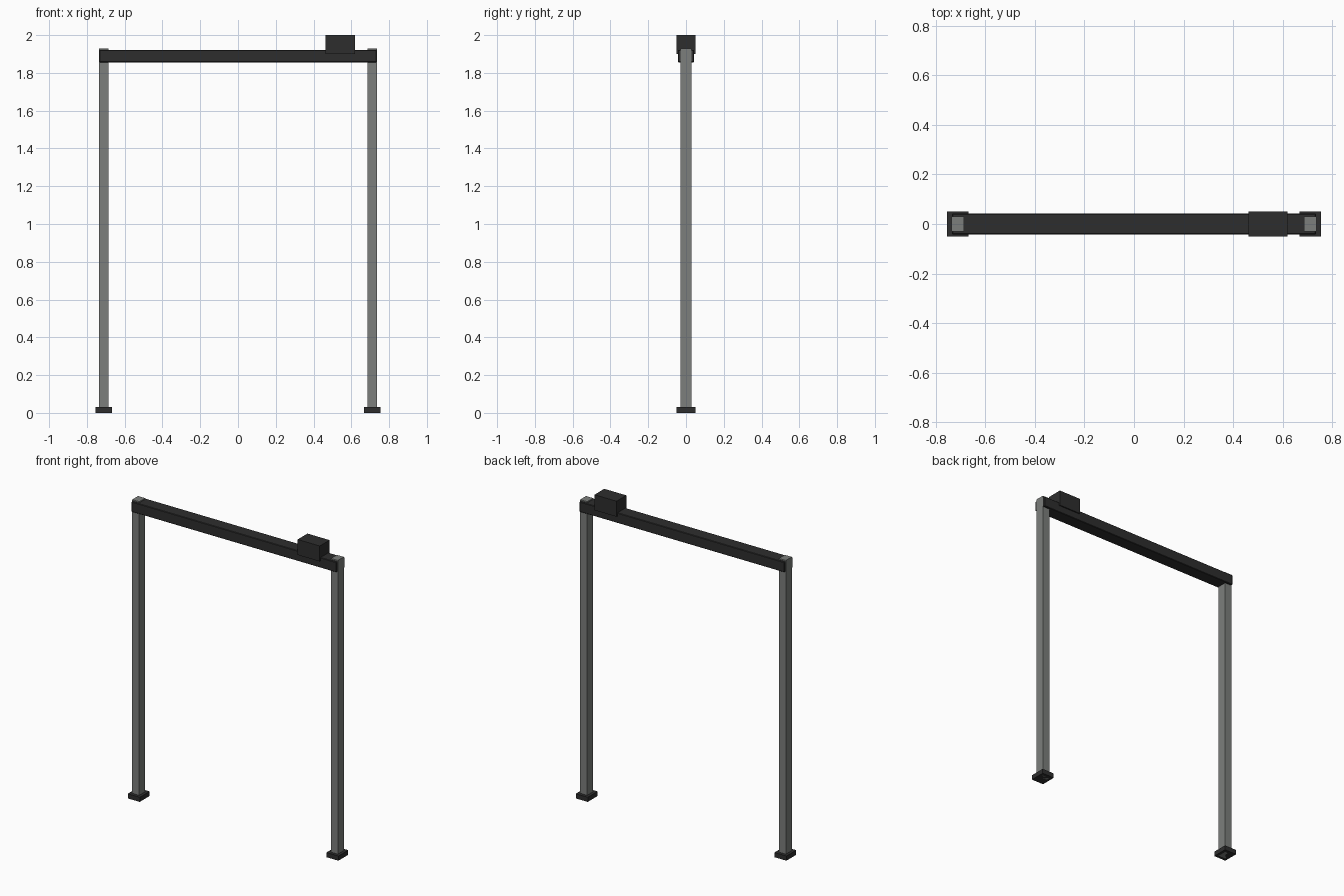
import bpy

if "Cube" in bpy.data.objects:
    bpy.data.objects.remove(bpy.data.objects["Cube"], do_unlink=True)


def material(name, color):
    mat = bpy.data.materials.new(name)
    mat.use_nodes = True
    mat.diffuse_color = color
    mat.node_tree.nodes["Principled BSDF"].inputs["Base Color"].default_value = color
    return mat


def box(name, center, size, mat, bevel=0):
    bpy.ops.mesh.primitive_cube_add(size=1, location=center)
    obj = bpy.context.object
    obj.name = name
    obj.scale = size
    bpy.ops.object.transform_apply(location=False, rotation=False, scale=True)
    obj.data.materials.append(mat)
    if bevel:
        mod = obj.modifiers.new("edge_chamfer", "BEVEL")
        mod.width = bevel
        mod.segments = 1
    return obj


steel = material("grey_steel", (0.2, 0.21, 0.2, 1))
black = material("black_paint", (0.027, 0.027, 0.027, 1))

# Upright posts with base plates
for side, sign in (("left", 1), ("right", -1)):
    x = 0.711 * sign
    box(side + "_base_plate", (x, 0, 0.015), (0.086, 0.1, 0.03), black)
    box(side + "_post", (x, 0, 0.965), (0.05, 0.06, 1.93), steel)

# Crossbeam enclosing the post tops, with the drive housing on it
box("crossbeam", (0, 0, 1.889), (1.468, 0.084, 0.066), black, 0.003)
box("motor_housing", (0.541, 0, 1.95), (0.158, 0.1, 0.1), black)
